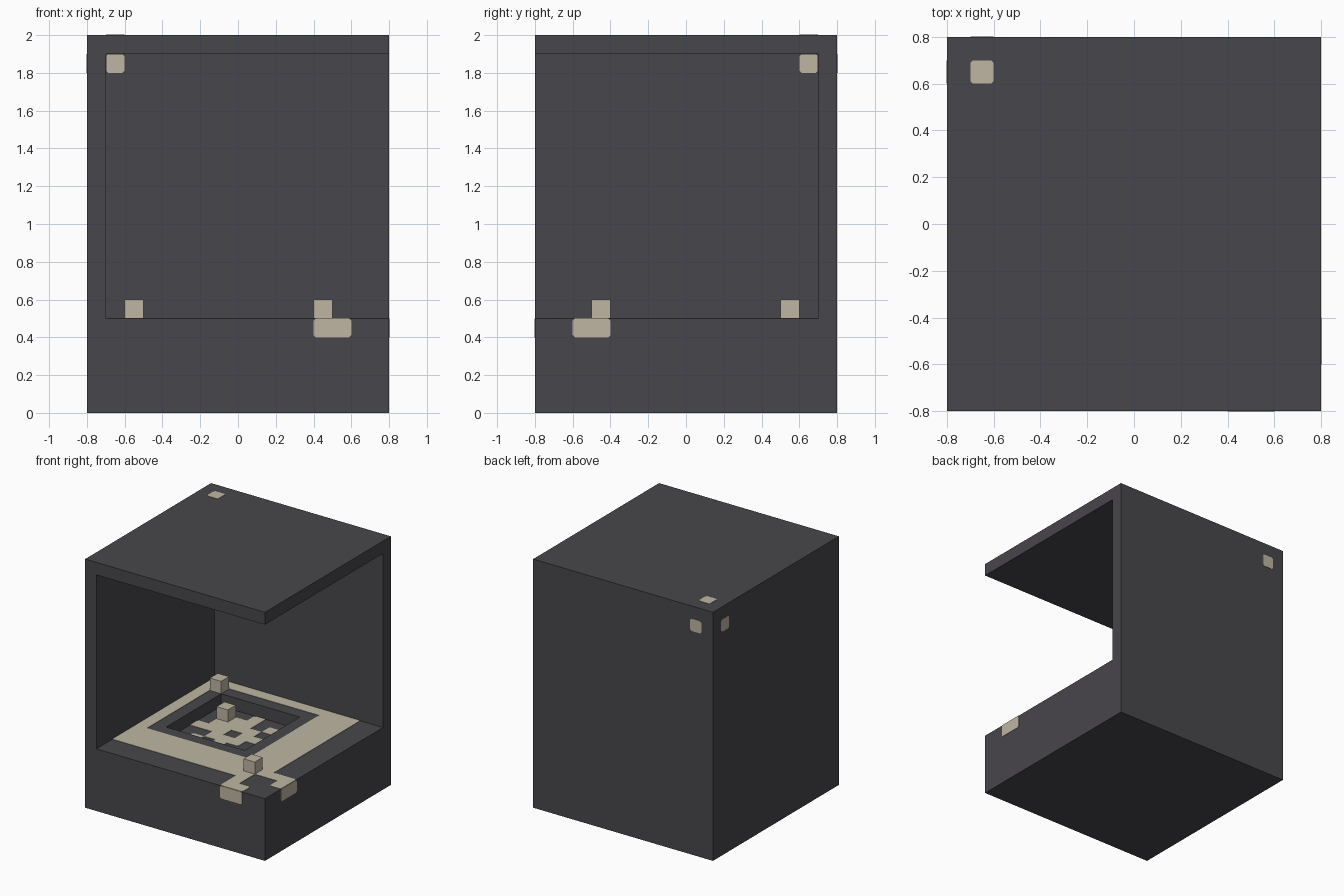
import bpy, bmesh
from mathutils import Vector

default = bpy.data.objects.get("Cube")
if default:
    bpy.data.objects.remove(default, do_unlink=True)

CELL = 0.1
X, Y, Z = Vector((1, 0, 0)), Vector((0, 1, 0)), Vector((0, 0, 1))


def material(name, rgb):
    m = bpy.data.materials.new(name)
    m.use_nodes = True
    m.diffuse_color = (*rgb, 1)
    m.node_tree.nodes["Principled BSDF"].inputs["Base Color"].default_value = (*rgb, 1)
    return m


DARK = material("charcoal", (0.064, 0.061, 0.069))
PALE = material("pale stone", (0.52, 0.47, 0.365))


def add_mesh(name, bm, mat):
    mesh = bpy.data.meshes.new(name)
    bm.to_mesh(mesh)
    bm.free()
    mesh.materials.append(mat)
    obj = bpy.data.objects.new(name, mesh)
    bpy.context.collection.objects.link(obj)
    return obj


def box(name, low, high, mat):
    low, high = Vector(low), Vector(high)
    bm = bmesh.new()
    bmesh.ops.create_cube(bm, size=1)
    for v in bm.verts:
        v.co = (low + high) / 2 + v.co * (high - low)
    return add_mesh(name, bm, mat)


def paint(name, origin, u, v, normal, cells):
    """Thin painted plate made of square cells, with clipped outer corners."""
    bm = bmesh.new()
    for i, j in cells:
        corners = ((i, j), (i + 1, j), (i + 1, j + 1), (i, j + 1))
        bm.faces.new([bm.verts.new(Vector(origin) + (u * a + v * b) * CELL) for a, b in corners])
    bmesh.ops.remove_doubles(bm, verts=bm.verts, dist=0.001)
    tips = [p for p in bm.verts if len(p.link_faces) == 1]
    bmesh.ops.bevel(bm, geom=tips, offset=0.012, segments=1, affect='VERTICES')
    bm.normal_update()
    for f in bm.faces:
        if f.normal.dot(normal) < 0:
            f.normal_flip()
    obj = add_mesh(name, bm, PALE)
    plate = obj.modifiers.new("plate", 'SOLIDIFY')
    plate.thickness = 0.003
    plate.offset = 1
    return obj


# Shell: a block opened at the front and right, with a square pit in its floor
shell = box("shell", (-0.8, -0.8, 0), (0.8, 0.8, 2), DARK)
cutters = [
    box("room_cutter", (-0.7, -1, 0.5), (1, 0.7, 1.9), DARK),
    box("pit_cutter", (-0.5, -0.2, 0.4), (0.2, 0.5, 0.7), DARK),
]
bpy.context.view_layer.objects.active = shell
for cutter in cutters:
    cutter.hide_render = True
    mod = shell.modifiers.new("cut", 'BOOLEAN')
    mod.operation = 'DIFFERENCE'
    mod.solver = 'EXACT'
    mod.object = cutter
    bpy.ops.object.modifier_apply(modifier=mod.name)
    bpy.data.objects.remove(cutter, do_unlink=True)

# Small blocks along the diagonal
for name, x, y, z in (("back_block", -0.6, 0.5, 0.5),
                      ("pit_block", -0.4, 0.3, 0.4),
                      ("front_block", 0.4, -0.5, 0.5)):
    box(name, (x, y, z), (x + CELL, y + CELL, z + CELL), PALE)


# Floor paint: a broad frame, less its front corner, with two short runs to the edges
frame = [(i, j) for i in range(1, 14) for j in range(1, 14)
         if not (2 <= i <= 10 and 2 <= j <= 10) and (i, j) != (13, 13)]
run = [(12, 14), (12, 15), (13, 15)]
frame += run + [(j, i) for i, j in run]
paint("floor_paint", (-0.8, 0.8, 0.5), X, -Y, Z, frame)

# Pit paint: mottled cells, symmetric about the diagonal
pattern = ("...#...",
           ".###.#.",
           ".####..",
           "###.##.",
           "..###..",
           ".#.#...")
pit_cells = [(i, j) for j, row in enumerate(pattern) for i, c in enumerate(row) if c == "#"]
paint("pit_paint", (-0.5, 0.5, 0.4), X, -Y, Z, pit_cells)

# Base edge paint, where the floor runs turn over the edges
edge = [(12, 0), (13, 0)]
paint("front_edge_paint", (-0.8, -0.8, 0.5), X, -Z, -Y, edge)
paint("right_edge_paint", (0.8, 0.8, 0.5), -Y, -Z, X, edge)

# Corner marks on both sides of the roof and walls
mark = [(1, 1)]
paint("roof_mark", (-0.8, 0.8, 2), X, -Y, Z, mark)
paint("ceiling_mark", (-0.8, 0.8, 1.9), X, -Y, -Z, mark)
paint("back_outer_mark", (-0.8, 0.8, 2), X, -Z, Y, mark)
paint("back_inner_mark", (-0.8, 0.7, 2), X, -Z, -Y, mark)
paint("side_outer_mark", (-0.8, 0.8, 2), -Y, -Z, -X, mark)
paint("side_inner_mark", (-0.7, 0.8, 2), -Y, -Z, X, mark)
